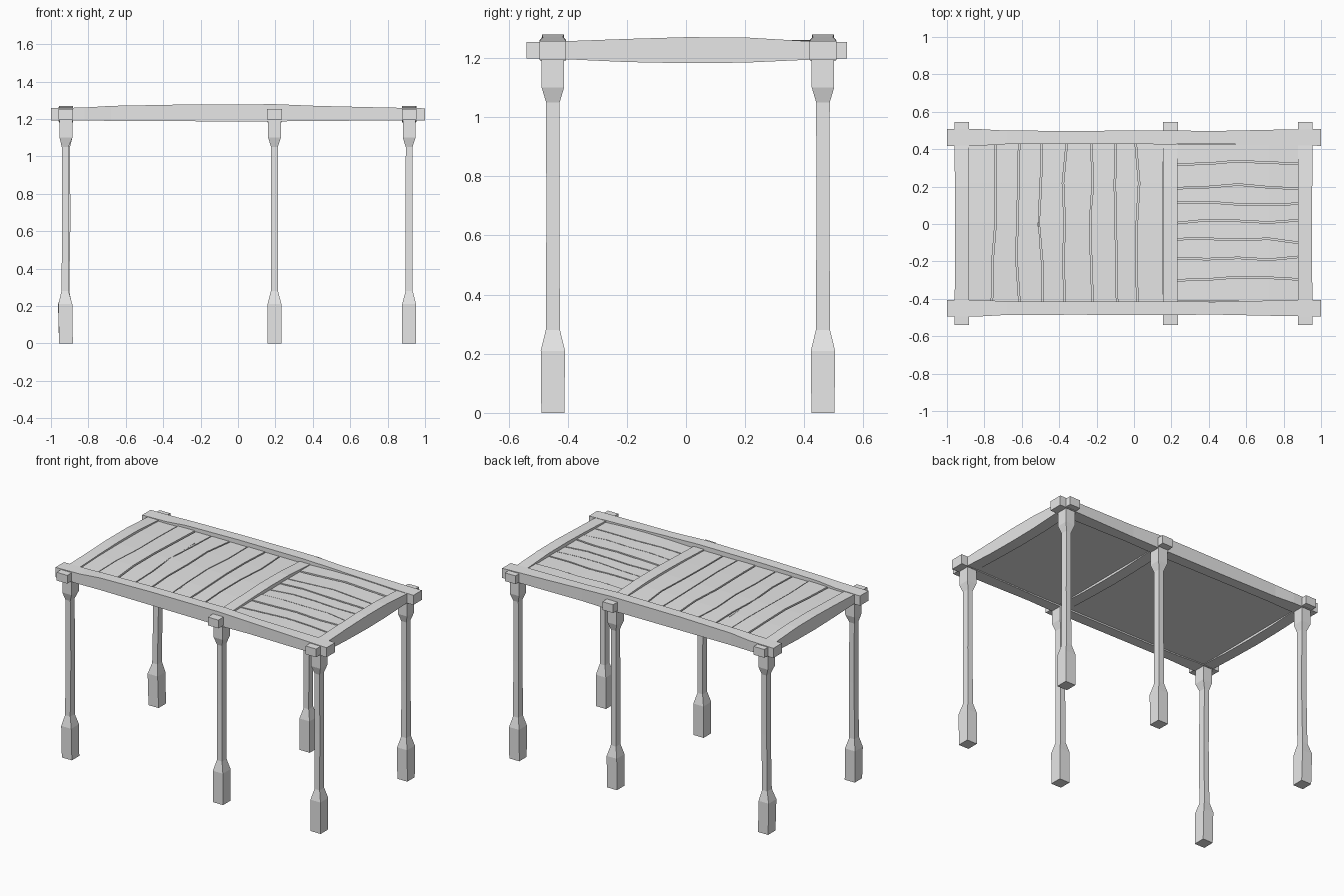
import bpy, random
from mathutils import Vector

random.seed(4)
if "Cube" in bpy.data.objects:
    bpy.data.objects.remove(bpy.data.objects["Cube"], do_unlink=True)

wood = bpy.data.materials.new("pale grey")
wood.use_nodes = True
GREY = (0.8, 0.8, 0.8, 1)
wood.diffuse_color = GREY
wood.node_tree.nodes["Principled BSDF"].inputs["Base Color"].default_value = GREY


def loft(name, axis, sections):
    """Rectangular sections (t, a0, a1, b0, b1) joined along an axis."""
    verts, faces = [], []
    for t, a0, a1, b0, b1 in sections:
        for a, b in ((a0, b0), (a1, b0), (a1, b1), (a0, b1)):
            verts.append({"x": (t, a, b), "y": (a, t, b), "z": (a, b, t)}[axis])
    for s in range(len(sections) - 1):
        k = 4 * s
        for i in range(4):
            j = (i + 1) % 4
            face = (k + i, k + j, k + 4 + j, k + 4 + i)
            faces.append(face[::-1] if axis == "y" else face)
    n = len(verts)
    caps = [(3, 2, 1, 0), (n - 4, n - 3, n - 2, n - 1)]
    faces += [c[::-1] for c in caps] if axis == "y" else caps
    mesh = bpy.data.meshes.new(name)
    mesh.from_pydata(verts, [], faces)
    mesh.materials.append(wood)
    obj = bpy.data.objects.new(name, mesh)
    bpy.context.collection.objects.link(obj)
    return obj


LEG_X = {"right": -0.92, "middle": 0.195, "left": 0.915}
ROW_Y = {"front": -0.45, "back": 0.463}

# Legs: thick feet and heads with slim shafts; the right pair is crooked
LEG = [(0, .037, .039), (.21, .037, .041), (.28, .019, .024), (.65, .019, .022),
       (1.05, .018, .023), (1.1, .034, .038), (1.2, .034, .038)]
for side, x in LEG_X.items():
    for row, y in ROW_Y.items():
        rings = []
        for z, w, d in LEG:
            bend = random.uniform(-.006, .006) if side == "right" and .2 < z < 1.1 else 0
            rings.append((z, x + bend - w, x + bend + w, y - d, y + d))
        loft(f"{row}_{side}_leg", "z", rings)

# Long beams: block ends, thinner bowed middle
BEAM = [(-1, .045, 1.193, 1.258), (-.82, .044, 1.192, 1.261), (-.68, .036, 1.19, 1.27),
        (-.3, .035, 1.188, 1.277), (.2, .037, 1.187, 1.279), (.42, .034, 1.19, 1.27),
        (.75, .041, 1.191, 1.262), (1, .045, 1.193, 1.257)]
for row, y in ROW_Y.items():
    loft(f"{row}_long_beam", "x",
         [(x, y - w, y + w, z0, z1) for x, w, z0, z1 in BEAM])

# Cross beams run past the long beams as square stubs
CROSS = [(-.54, .039, 1.198, 1.253), (-.42, .039, 1.196, 1.256), (-.2, .037, 1.186, 1.264),
         (0, .038, 1.182, 1.27), (.2, .038, 1.184, 1.269), (.42, .039, 1.194, 1.256),
         (.545, .039, 1.198, 1.253)]
for side, x in LEG_X.items():
    loft(f"{side}_cross_beam", "y",
         [(y, x - w, x + w, z0, z1) for y, w, z0, z1 in CROSS])

# Solid panels beneath the planks
loft("large_panel", "x", [(x, -.415, .43, 1.198, 1.235) for x in (-.9, .17)])
loft("small_panel", "x", [(x, -.415, .43, 1.198, 1.235) for x in (.22, .9)])


def planks(name, axis, seams, start, end):
    """Uneven boards between wandering seams."""
    steps = 4
    lines = []
    for i, s in enumerate(seams):
        wander = 0 if i in (0, len(seams) - 1) else .012
        lines.append([s + random.uniform(-wander, wander) for _ in range(steps + 1)])
    for i in range(len(seams) - 1):
        top = 1.249 + random.uniform(-.003, .003)
        rings = []
        for k in range(steps + 1):
            f = k / steps
            rise = .032 * f * (1 - f)
            rings.append((start + (end - start) * f, lines[i][k] + .004,
                          lines[i + 1][k] - .004, 1.225, top + rise))
        loft(f"{name}_{i + 1}", axis, rings)


planks("large_plank", "y", [-.89, -.75, -.62, -.5, -.37, -.23, -.1, .02, .16], -.415, .43)
planks("small_plank", "x", [-.415, -.29, -.18, -.09, .01, .11, .2, .33, .43], .23, .885)

# Long splits: thin slivers lying on some boards
for i, (x, y, size) in enumerate([(-.65, -.15, .15), (-.51, .1, .18), (-.22, -.1, .2), (-.88, .1, .16)]):
    loft(f"split_{i + 1}", "y", [(y - size, x, x + .004, 1.24, 1.254),
                                 (y + size, x - .008, x - .004, 1.24, 1.254)])
